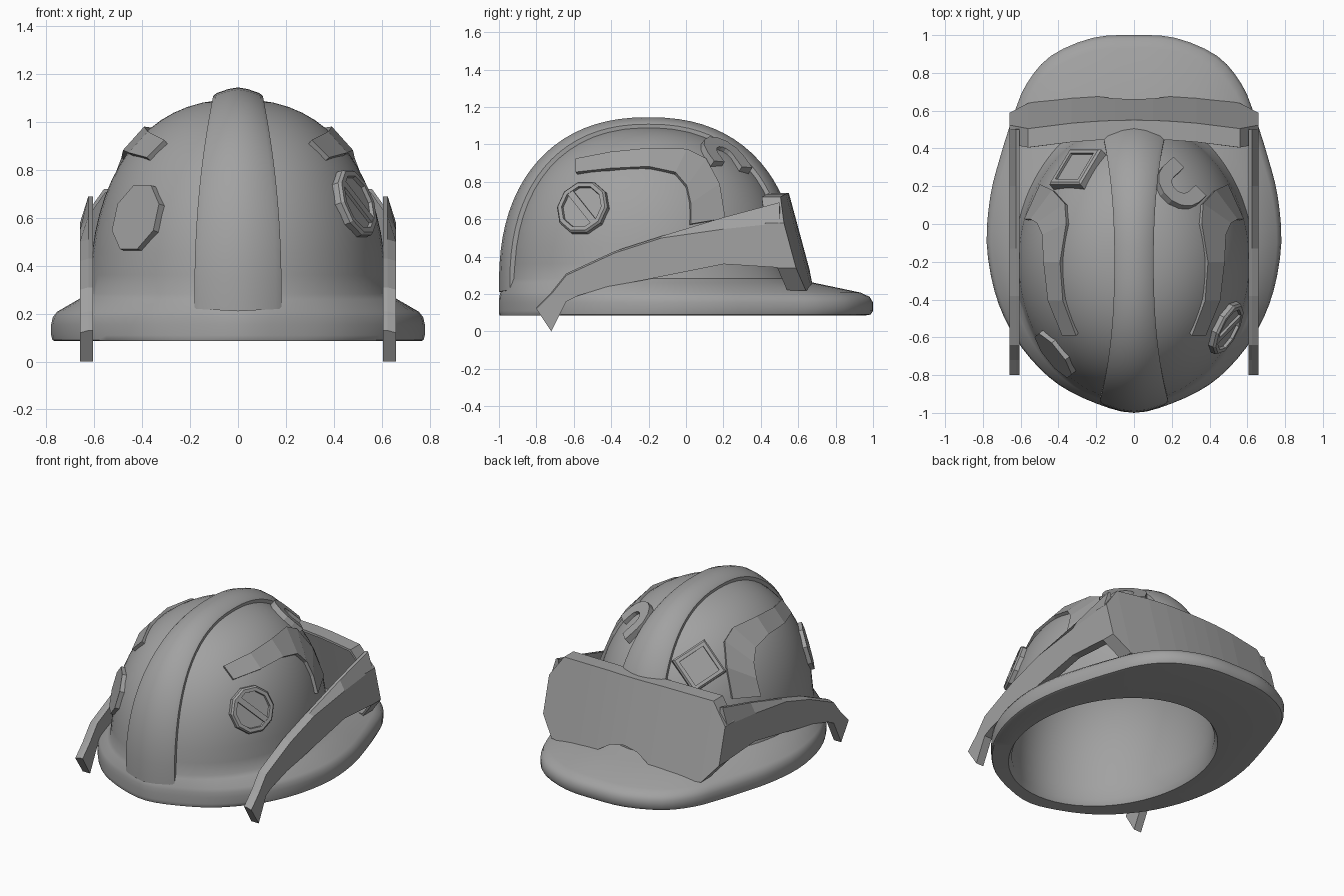
import bpy, bmesh
from math import sin, cos, pi, atan2, sqrt, radians
from mathutils import Vector

if "Cube" in bpy.data.objects:
    bpy.data.objects.remove(bpy.data.objects["Cube"], do_unlink=True)

GREY = (0.36, 0.36, 0.36, 1)
mat = bpy.data.materials.new("plain grey")
mat.use_nodes = True
mat.diffuse_color = GREY
mat.node_tree.nodes["Principled BSDF"].inputs["Base Color"].default_value = GREY

# Dome dimensions: half width, half length, height, centre and roundness
RX, RY, H, CY, Z0, N = 0.62, 0.75, 0.845, -0.2, 0.25, 2.3


def finish(name, bm, smooth=False):
    bmesh.ops.recalc_face_normals(bm, faces=bm.faces)
    mesh = bpy.data.meshes.new(name)
    bm.to_mesh(mesh)
    bm.free()
    ob = bpy.data.objects.new(name, mesh)
    bpy.context.collection.objects.link(ob)
    mesh.materials.append(mat)
    if smooth:
        bpy.ops.object.select_all(action='DESELECT')
        ob.select_set(True)
        bpy.context.view_layer.objects.active = ob
        bpy.ops.object.shade_smooth_by_angle(angle=radians(40))
    return ob


def loft(name, rows, smooth=False):
    """Join closed cross-sections and cap both ends."""
    bm = bmesh.new()
    rings = [[bm.verts.new(p) for p in row] for row in rows]
    n = len(rings[0])
    for a, b in zip(rings, rings[1:]):
        for i in range(n):
            j = (i + 1) % n
            bm.faces.new((a[i], a[j], b[j], b[i]))
    bm.faces.new(rings[0])
    bm.faces.new(rings[-1])
    return finish(name, bm, smooth)


def normal(p):
    x, y, t = p.x / RX, (p.y - CY) / RY, max((p.z - Z0) / H, 0)
    k = sqrt(x * x + y * y) ** (N - 2)
    return Vector((k * x / RX, k * y / RY, t ** (N - 1) / H)).normalized()


def side_point(y, z, side=1):
    rho = (1 - ((z - Z0) / H) ** N) ** (1 / N)
    return Vector((side * RX * sqrt(max(rho ** 2 - ((y - CY) / RY) ** 2, 0)), y, z))


def top_point(x, y):
    rho = sqrt((x / RX) ** 2 + ((y - CY) / RY) ** 2)
    return Vector((x, y, Z0 + H * (1 - rho ** N) ** (1 / N)))


def tangent_frame(p, ref):
    """Return a function placing local (u, v, height) on the dome."""
    n = normal(p)
    u = Vector(ref).cross(n).normalized()
    v = n.cross(u)
    return lambda a, b, h: p + u * a + v * b + n * h


def rings(place, sides, steps, turn=0.0):
    return [[place(r * cos(turn + 2 * pi * i / sides), r * sin(turn + 2 * pi * i / sides), h)
             for i in range(sides)] for r, h in steps]


# Brim outline, half of it, from front to back
half = [(0, -1), (.2, -.95), (.4, -.85), (.55, -.71), (.66, -.55), (.74, -.35), (.78, -.1),
        (.76, .15), (.71, .35), (.64, .57), (.57, .74), (.44, .89), (.22, .985), (0, 1)]
loop = half + [(-x, y) for x, y in half[-2:0:-1]]
outline = []
for i in range(len(loop)):
    a, b, c, d = (Vector(loop[(i + k) % len(loop)]) for k in (-1, 0, 1, 2))
    for s in (0, 1 / 3, 2 / 3):
        outline.append(b + (c - a) * s / 2 + (a * 2 - b * 5 + c * 4 - d) * s ** 2 / 2
                       + (b * 3 - a - c * 3 + d) * s ** 3 / 2)


def dome_ring(scale, z):
    row = []
    for p in outline:
        ang = atan2((p.y - CY) / RY, p.x / RX)
        row.append(Vector((RX * scale * cos(ang), CY + RY * scale * sin(ang), z)))
    return row


def brim_ring(f, z):
    return [d.lerp(Vector((p.x, p.y, z)), f) for d, p in zip(dome_ring(1, z), outline)]


def arch(a):
    return abs(cos(a)) ** (2 / N), sin(a) ** (2 / N)


# Shell: inner cavity, brim and outer dome in one skin
steps = [pi / 2 * i / 16 for i in range(16)] + [pi / 2 * .985]
rows = [dome_ring(.92 * arch(a)[0], Z0 + .94 * H * arch(a)[1]) for a in reversed(steps)]
rows += [dome_ring(.92, .13), dome_ring(.95, .095)]
rows += [brim_ring(f, z) for f, z in
         ((.9, .085), (.97, .09), (1, .11), (1, .155), (.96, .185), (.85, .208), (.3, .26), (.08, .282))]
rows += [dome_ring(arch(a)[0], Z0 + H * arch(a)[1]) for a in steps if a > .05]
loft("helmet_shell", rows, True)

# Ridge running over the crown, wider at both ends
rows = []
for i in range(-1, 41):
    a = pi * max(i, 0) / 40
    r, t = arch(a)
    w = .1 + .075 * cos(a) ** 2
    sign = -1 if a < pi / 2 else 1
    row = []
    for f, lift in ((-1, -.025), (-1.04, .025), (-.9, .035), (-.4, .045), (0, .05),
                    (.4, .045), (.9, .035), (1.04, .025), (1, -.025)):
        k = sqrt(1 - (f * w / RX) ** 2)
        z = Z0 + (H * k + lift) * t if i >= 0 else .21 + .01 * abs(f)
        row.append((f * w, CY + sign * (RY * k + lift) * r, z))
    rows.append(row)
loft("crown_ridge", rows, True)

# Hooked raised bands and goggle straps, one per side
band = [((-.58, .91), (-.58, .84)), ((-.4, .945), (-.4, .86)), ((-.2, .965), (-.2, .87)),
        ((0, .96), (-.06, .84)), ((.1, .91), (0, .77)), ((.17, .78), (.02, .68)),
        ((.2, .6), (.02, .57))]
strap = [((.5, .69), (.52, .34)), ((.2, .61), (.2, .36)), ((-.13, .51), (-.25, .27)),
         ((-.38, .43), (-.42, .24)), ((-.64, .31), (-.58, .19)), ((-.72, .21), (-.64, .16)),
         ((-.8, .13), (-.72, 0))]
for side, label in ((1, "left"), (-1, "right")):
    rows = []
    for top, low in band:
        p, q = side_point(*top, side), side_point(*low, side)
        rows.append([p + normal(p) * .022, q + normal(q) * .022,
                     q - normal(q) * .03, p - normal(p) * .03])
    loft(label + "_raised_band", rows)
    # The outer top edge is bevelled towards the goggles
    rows = []
    for (ty, tz), low in strap:
        bevel = .01 + .16 * max(ty + .13, 0)
        rows.append([(side * x, y, z) for x, y, z in
                     ((.625, ty, tz), (.66, ty, tz - bevel), (.66, *low), (.605, *low), (.605, ty, tz))])
    loft(label + "_goggle_strap", rows)

# Goggle lens with a shallow frame wall behind its border
columns = [(0, .74, .33), (.1, .74, .31), (.2, .74, .25), (.33, .735, .215),
           (.56, .72, .22), (.66, .58, .34)]
columns = [(-x, t, b) for x, t, b in columns[:0:-1]] + columns
bm = bmesh.new()
grid = [[bm.verts.new((x, .55 + .27 * (.74 - z) - .16 * x * x, z)) for z in (t, b)]
        for x, t, b in columns]
for a, b in zip(grid, grid[1:]):
    bm.faces.new((a[0], b[0], b[1], a[1]))
border = [e for e in bm.edges if e.is_boundary]
wall = bmesh.ops.extrude_edge_only(bm, edges=border)["geom"]
bmesh.ops.translate(bm, vec=(0, -.1, 0), verts=[g for g in wall if isinstance(g, bmesh.types.BMVert)])
goggles = finish("goggles", bm)
thick = goggles.modifiers.new("thickness", 'SOLIDIFY')
thick.thickness = .015
thick.offset = -1

# Round slotted vent on the left front
place = tangent_frame(side_point(-.55, .66), (0, 0, 1))
loft("round_vent", rings(place, 10, [(.15, -.04), (.15, .012), (.14, .024), (.118, .024), (.115, .008)]))
c = sqrt(.5)
loft("vent_bar", [[place(c * (s + w), c * (w - s), h)
                   for w, h in ((-.018, 0), (-.018, .022), (.018, .022), (.018, 0))]
                  for s in (-.115, .115)])

# Octagonal plate on the right front
place = tangent_frame(side_point(-.69, .6, -1), (0, 0, 1))
loft("octagon_plate", rings(place, 8, [(.15, -.04), (.15, .012)], pi / 8))

# Square framed plate on the right back
place = tangent_frame(top_point(-.3, .29), (0, 1, 0))
loft("square_plate", rings(place, 4, [(.17, -.04), (.17, .018), (.155, .028), (.125, .028), (.125, .014)], pi / 4))

# Open hook on the left back: half ring with two straight arms
place = tangent_frame(top_point(.24, .2), (0, 1, 0))
turns = [radians(125 + 180 * i / 7) for i in range(8)]
path = [(turns[0], .1)] + [(a, 0) for a in turns] + [(turns[-1], .07)]
arm = radians(35)
loft("open_hook", [[place(r * cos(a) + s * cos(arm), r * sin(a) + s * sin(arm), h)
                    for r, h in ((.055, -.04), (.055, .022), (.135, .022), (.135, -.04))]
                   for a, s in path])
